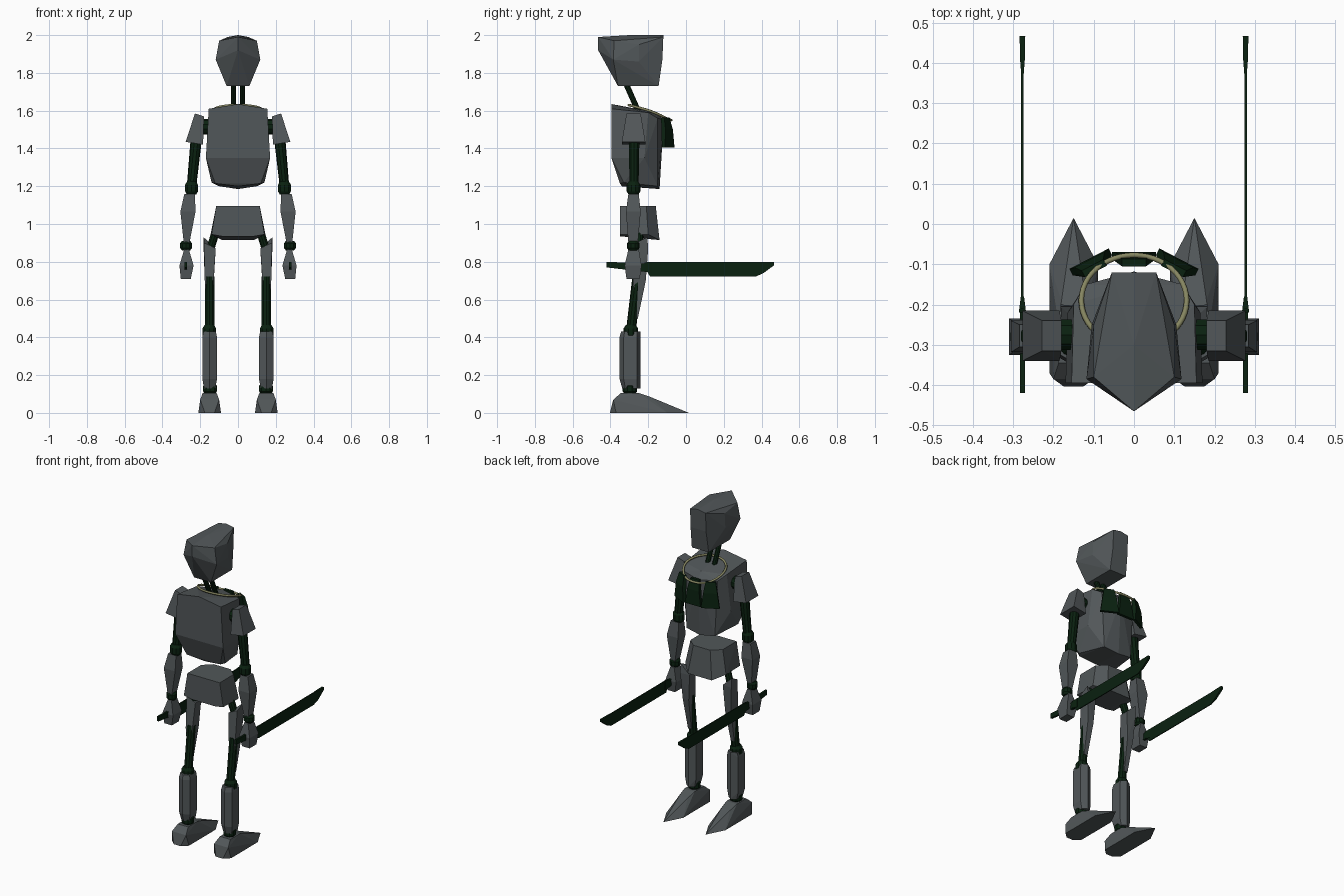
import bpy, bmesh, math
from mathutils import Vector

if "Cube" in bpy.data.objects:
    bpy.data.objects.remove(bpy.data.objects["Cube"])


def material(name, rgb):
    m = bpy.data.materials.new(name)
    m.diffuse_color = (*rgb, 1)
    m.use_nodes = True
    m.node_tree.nodes["Principled BSDF"].inputs["Base Color"].default_value = m.diffuse_color
    return m


GREY = material("armour_grey", (0.083, 0.095, 0.1))
DARK = material("dark_green", (0.003, 0.015, 0.005))
CORD = material("khaki_cord", (0.24, 0.24, 0.12))


def solid(name, points, mat):
    """Faceted convex block spanning the given points."""
    bm = bmesh.new()
    for p in points:
        bm.verts.new(p)
    res = bmesh.ops.convex_hull(bm, input=bm.verts[:])
    inside = [g for g in res["geom_interior"] if isinstance(g, bmesh.types.BMVert)]
    bmesh.ops.delete(bm, geom=inside, context="VERTS")
    bmesh.ops.dissolve_limit(bm, angle_limit=0.02, verts=bm.verts[:], edges=bm.edges[:])
    bmesh.ops.recalc_face_normals(bm, faces=bm.faces[:])
    me = bpy.data.meshes.new(name)
    bm.to_mesh(me)
    bm.free()
    me.materials.append(mat)
    ob = bpy.data.objects.new(name, me)
    bpy.context.collection.objects.link(ob)
    return ob


def rod(name, a, b, profile, mat=DARK, sides=10):
    """Round part along a-b; profile holds (fraction, radius) pairs."""
    a, b = Vector(a), Vector(b)
    q = (b - a).to_track_quat("Z", "Y")
    pts = []
    for t, r in profile:
        for i in range(sides):
            w = 2 * math.pi * (i + 0.5) / sides
            pts.append(a.lerp(b, t) + q @ Vector((r * math.cos(w), r * math.sin(w), 0)))
    return solid(name, pts, mat)


def both(points):
    """Points plus their mirror images across x = 0."""
    return list(points) + [(-x, y, z) for x, y, z in points]


def joint(name, centre, r, h):
    x, y, z = centre
    return rod(name, (x, y, z - h), (x, y, z + h),
               [(0, r * 0.7), (0.25, r), (0.75, r), (1, r * 0.7)])


def flip(points, s):
    return [(s * x, y, z) for x, y, z in points]


# Head: wedge with a ridged face and narrow jaw
solid("head", both([(0, -.465, 1.99), (0, -.465, 1.92), (.10, -.38, 1.97), (.118, -.385, 1.87),
                    (.06, -.36, 1.73), (.06, -.145, 1.73), (.055, -.12, 1.99), (.055, -.125, 1.87),
                    (.10, -.25, 1.95), (.105, -.25, 1.86), (0, -.30, 2.0), (0, -.12, 2.0)]), GREY)

# Chest
solid("chest", both([(.155, -.395, 1.61), (0, -.395, 1.635), (.17, -.395, 1.35), (.12, -.35, 1.215),
                     (.14, -.33, 1.22), (0, -.34, 1.2), (0, -.14, 1.185), (.10, -.15, 1.2),
                     (.165, -.22, 1.35), (.15, -.2, 1.59), (.12, -.15, 1.56),
                     (0, -.155, 1.59), (0, -.118, 1.55)]), GREY)

# Pelvis
solid("pelvis", both([(.115, -.35, 1.095), (.115, -.21, 1.095), (.06, -.16, 1.095),
                      (.14, -.35, .945), (.145, -.2, .945), (.085, -.14, .915),
                      (.085, -.35, .935)]), GREY)

# Cord looped round the neck
cu = bpy.data.curves.new("neck_cord", "CURVE")
cu.dimensions = "3D"
cu.bevel_depth = 0.007
cu.bevel_resolution = 1
cu.resolution_u = 4
sp = cu.splines.new("NURBS")
sp.use_cyclic_u = True
sp.points.add(11)
for i, p in enumerate(sp.points):
    w = 2 * math.pi * i / 12
    y = -.19 - .118 * math.cos(w)
    z = 1.632 - .04 * (y + .31) / .15 if y < -.15 else 1.55 + .04 * min(1, (-.1 - y) / .05)
    p.co = (.137 * math.sin(w), y, max(z, 1.55), 1)
cu.materials.append(CORD)
bpy.context.collection.objects.link(bpy.data.objects.new("neck_cord", cu))

# Plates hanging from the cord
for label, cx, cy, turn in (("centre", 0, -.105, 0), ("left", -.095, -.118, .48),
                            ("right", .095, -.118, -.48)):
    pts = []
    for half, out, z in ((.03, 0, 1.565), (.042, .015, 1.50), (.055, .018, 1.405)):
        for sx in (-1, 1):
            for d in (0, .018):
                x, y = sx * half, out + d
                pts.append((cx + x * math.cos(turn) - y * math.sin(turn),
                            cy + x * math.sin(turn) + y * math.cos(turn), z))
    solid("hanging_plate_" + label, pts, DARK)

for s, side in ((-1, "left"), (1, "right")):
    def block(name, pts, mat=GREY):
        solid(f"{name}_{side}", flip(pts, s), mat)

    def bar(name, a, b, r0, r1):
        rod(f"{name}_{side}", (s * a[0], *a[1:]), (s * b[0], *b[1:]), [(0, r0), (1, r1)])

    def knob(name, x, y, z, r, h):
        joint(f"{name}_{side}", (s * x, y, z), r, h)

    # Neck strut and shoulder axle
    bar("neck_strut", (.024, -.25, 1.59), (.024, -.325, 1.76), .015, .015)
    bar("shoulder_axle", (.14, -.275, 1.515), (.21, -.275, 1.515), .04, .04)

    # Arm
    block("shoulder_pad", [(x, y, z) for x, z, ya, yb in (
        (.18, 1.57, -.315, -.24), (.228, 1.585, -.315, -.24),
        (.185, 1.42, -.34, -.215), (.277, 1.435, -.34, -.215)) for y in (ya, yb)])
    bar("upper_arm", (.22, -.275, 1.46), (.246, -.275, 1.2), .03, .025)
    knob("elbow", .246, -.278, 1.19, .036, .035)
    block("forearm", [(x, y, z) for xa, xb, ya, yb, z in (
        (.228, .284, -.305, -.25, 1.16), (.225, .305, -.318, -.24, 1.065),
        (.257, .287, -.305, -.255, .9)) for x in (xa, xb) for y in (ya, yb)])
    knob("wrist", .275, -.28, .885, .033, .025)
    block("hand", [(x, y, z) for xa, xb, ya, yb, z in (
        (.26, .285, -.305, -.25, .865), (.235, .31, -.325, -.235, .78),
        (.25, .303, -.315, -.245, .71)) for x in (xa, xb) for y in (ya, yb)])

    # Sword: grip, collar, long blade and flared tip
    def slab(name, rows):
        block(name, [(.277 + k * t / 2, y, z) for y, lo, hi, t in rows
                     for k in (-1, 1) for z in (lo, hi)], DARK)
    slab("sword_grip", [(-.42, .77, .80, .013), (-.2, .745, .79, .013)])
    slab("sword_collar", [(-.22, .75, .795, .018), (-.18, .74, .80, .008)])
    slab("sword_blade", [(-.21, .755, .8, .006), (-.19, .722, .8, .006), (.37, .722, .8, .006)])
    slab("sword_tip", [(.37, .722, .8, .006), (.41, .74, .8, .012), (.467, .782, .8, .014)])

    # Leg
    bar("hip_strut", (.115, -.25, .97), (.155, -.24, .84), .022, .022)
    block("thigh_guard", [(.182, -.205, .93), (.18, -.265, .90), (.118, -.265, .87),
                          (.118, -.205, .87), (.182, -.2, .87), (.176, -.28, .70),
                          (.13, -.28, .70), (.172, -.213, .70), (.13, -.213, .70),
                          (.165, -.255, .5), (.14, -.255, .5), (.165, -.275, .5), (.14, -.275, .5)])
    bar("thigh_bone", (.15, -.258, .72), (.15, -.292, .43), .026, .026)
    knob("knee", .152, -.292, .43, .038, .035)
    block("shin_guard", [(.15 + x, -.295 + y, z) for k, z in ((.85, .43), (1, .40), (1, .18), (.75, .13))
                         for x, y in ((0, -.057 * k), (0, .055), (.039 * k, -.035 * k),
                                      (.039 * k, .035), (-.039 * k, -.035 * k), (-.039 * k, .035))])
    knob("ankle", .148, -.297, .128, .038, .03)

    # Foot with a long pointed toe
    block("foot", [(.15 + k * x, y, z) for x, y, z in (
        (.06, -.37, 0), (.06, -.1, 0), (0, .015, 0), (.025, -.403, 0), (.05, -.385, .07),
        (.037, -.345, .105), (.037, -.25, .105), (.03, -.19, .085)) for k in (-1, 1)])
